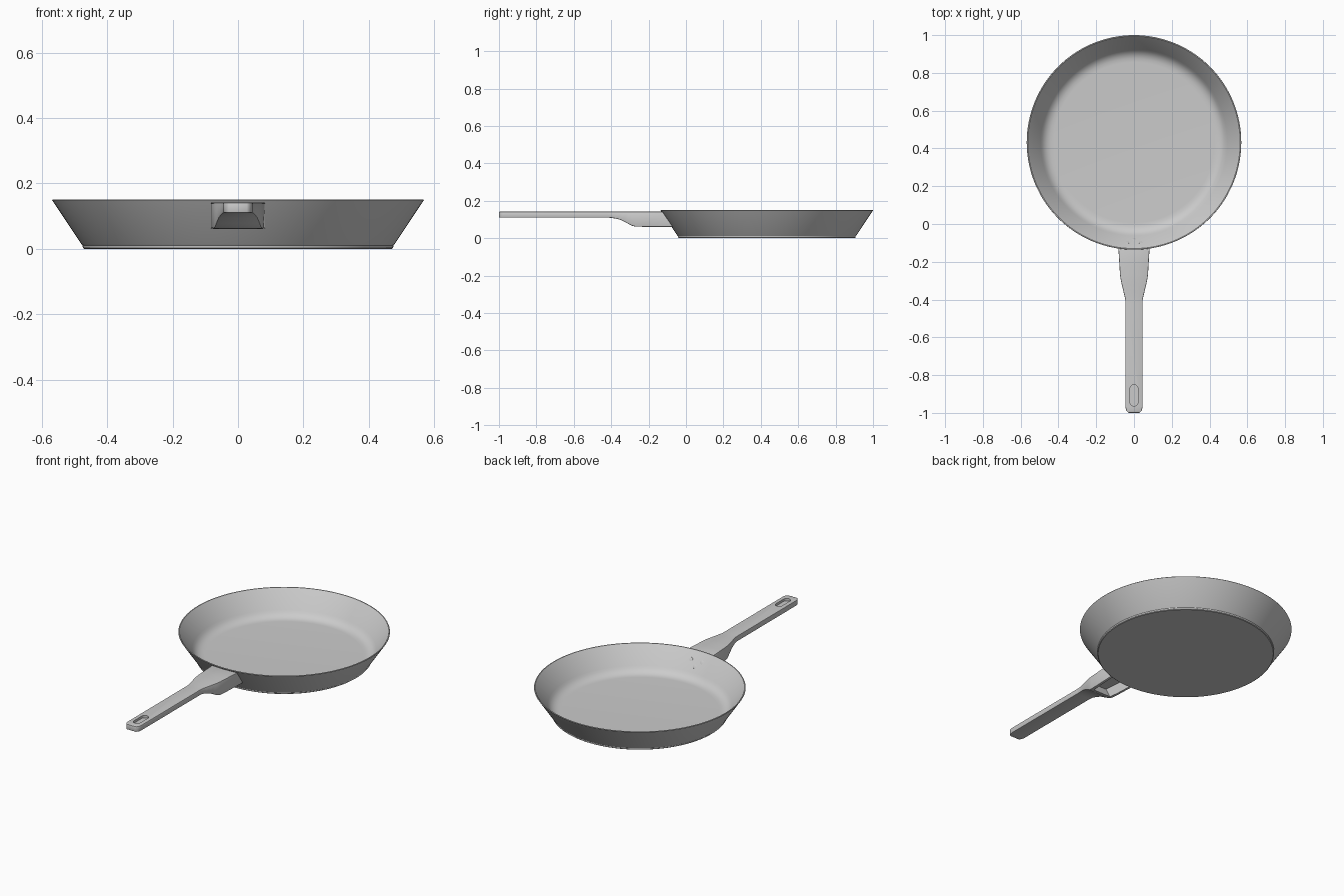
import bpy, bmesh, math
from mathutils import Vector

if "Cube" in bpy.data.objects:
    bpy.data.objects.remove(bpy.data.objects["Cube"])

PAN_Y = 0.432


def make_object(name, bm, smooth=True):
    bmesh.ops.recalc_face_normals(bm, faces=bm.faces[:])
    mesh = bpy.data.meshes.new(name)
    bm.to_mesh(mesh)
    bm.free()
    ob = bpy.data.objects.new(name, mesh)
    bpy.context.collection.objects.link(ob)
    return ob


def activate(ob):
    bpy.ops.object.select_all(action='DESELECT')
    ob.select_set(True)
    bpy.context.view_layer.objects.active = ob


def smooth(ob, angle=30):
    activate(ob)
    bpy.ops.object.shade_smooth_by_angle(angle=math.radians(angle))


def lathe(name, profile, n=128):
    """Revolve an (r, z) profile that starts and ends on the axis."""
    bm = bmesh.new()
    rings = []
    for r, z in profile:
        if r == 0:
            rings.append([bm.verts.new((0, 0, z))] * n)
        else:
            rings.append([bm.verts.new((r * math.cos(2 * math.pi * i / n),
                                        r * math.sin(2 * math.pi * i / n), z))
                          for i in range(n)])
    for a, b in zip(rings, rings[1:]):
        for i in range(n):
            j = (i + 1) % n
            quad = list(dict.fromkeys((a[i], a[j], b[j], b[i])))
            bm.faces.new(quad)
    return make_object(name, bm)


def loft(name, stations):
    """Rectangular loft along y; station = (y top, y bottom, half width, z bottom, z top)."""
    bm = bmesh.new()
    rings = []
    for yt, yb, w, zb, zt in stations:
        rings.append([bm.verts.new(p) for p in
                      ((-w, yb, zb), (w, yb, zb), (w, yt, zt), (-w, yt, zt))])
    for a, b in zip(rings, rings[1:]):
        for i in range(4):
            j = (i + 1) % 4
            bm.faces.new((a[i], a[j], b[j], b[i]))
    bm.faces.new(rings[0])
    bm.faces.new(rings[-1])
    return make_object(name, bm)


def cut(ob, cutter):
    cutter.hide_render = True
    m = ob.modifiers.new("cut", 'BOOLEAN')
    m.operation, m.object, m.solver = 'DIFFERENCE', cutter, 'EXACT'
    activate(ob)
    bpy.ops.object.modifier_apply(modifier=m.name)
    bpy.data.objects.remove(cutter)


# Pan body with thin flared wall and filleted floor
pan = lathe("pan_body", [
    (0, 0), (0.470, 0), (0.474, 0.003), (0.475, 0.011), (0.478, 0.014),
    (0.568, 0.149), (0.567, 0.151), (0.562, 0.151), (0.560, 0.149),
    (0.494, 0.049), (0.485, 0.037), (0.474, 0.026), (0.460, 0.018),
    (0.444, 0.013), (0.425, 0.012), (0, 0.012)])
pan.location.y = PAN_Y
smooth(pan)

# Handle: slim bar widening into a deep bracket
TOP = 0.142
outline = [(-1.0, 0.027, 0.110), (-0.996, 0.034, 0.110), (-0.987, 0.041, 0.110),
           (-0.970, 0.045, 0.110), (-0.42, 0.045, 0.110), (-0.40, 0.046, 0.109),
           (-0.37, 0.053, 0.104), (-0.34, 0.060, 0.094), (-0.31, 0.067, 0.078),
           (-0.29, 0.071, 0.067), (-0.27, 0.074, 0.062), (-0.22, 0.077, 0.061)]
handle = loft("handle", [(y, y, w, zb, TOP) for y, w, zb in outline]
              + [(-0.126, -0.070, 0.083, 0.061, TOP)])
bev = handle.modifiers.new("bevel", 'BEVEL')
bev.width, bev.segments = 0.005, 2
bev.limit_method, bev.angle_limit = 'ANGLE', math.radians(50)
activate(handle)
bpy.ops.object.modifier_apply(modifier=bev.name)

# Hollow underside of the bracket
cut(handle, loft("pocket_cutter", [
    (-0.30, -0.255, 0.056, 0.04, 0.122),
    (-0.22, -0.20, 0.062, 0.04, 0.122),
    (-0.135, -0.08, 0.068, 0.04, 0.122)]))

# Shallow hanging slot near the tip
bm = bmesh.new()
r, n = 0.021, 12
pts = []
for cy, start in ((-0.872, 0), (-0.943, math.pi)):
    for i in range(n + 1):
        a = start + math.pi * i / n
        pts.append((r * math.cos(a), cy + r * math.sin(a), 0.128))
base = bm.faces.new([bm.verts.new(p) for p in pts])
ext = bmesh.ops.extrude_face_region(bm, geom=[base])
bmesh.ops.translate(bm, vec=(0, 0, 0.05),
                    verts=[g for g in ext["geom"] if isinstance(g, bmesh.types.BMVert)])
cut(handle, make_object("slot_cutter", bm))
smooth(handle)

# Low rivet heads on the inside of the wall
normal = Vector((0, 0.10, 0.066)).normalized()
for k, (x, z) in enumerate(((-0.035, 0.105), (0, 0.078), (0.035, 0.105))):
    rad = 0.494 + (z - 0.049) * 0.66
    rivet = lathe("rivet_%d" % k, [(0, -0.002), (0.012, -0.002), (0.011, 0.0005),
                                   (0.007, 0.0012), (0, 0.0015)], 20)
    rivet.location = (x, PAN_Y - math.sqrt(rad * rad - x * x), z)
    rivet.rotation_euler = normal.to_track_quat('Z', 'Y').to_euler()
    smooth(rivet)
